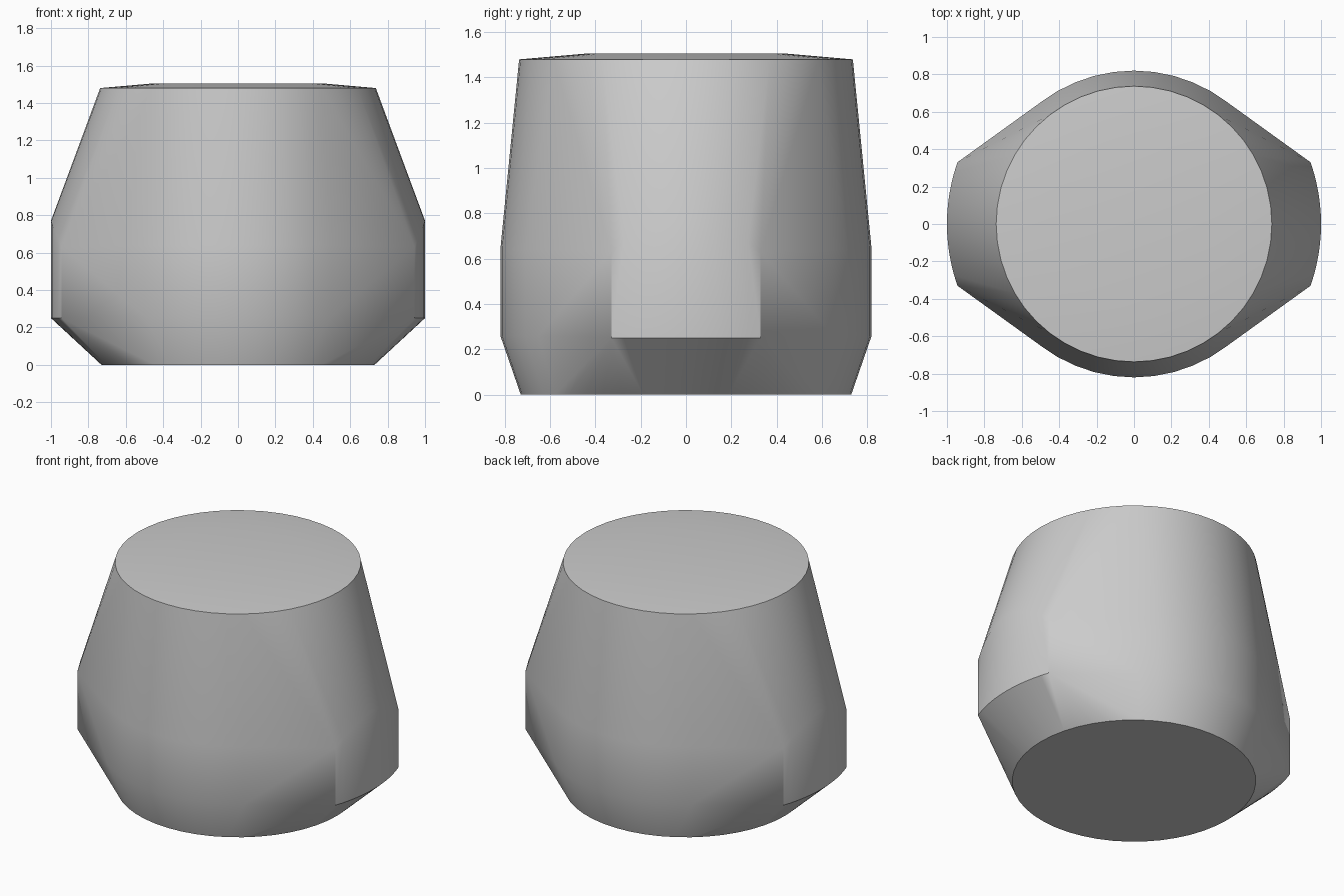
import bpy
import bmesh
import math

# Remove the default cube
cube = bpy.data.objects.get("Cube")
if cube:
    bpy.data.objects.remove(cube, do_unlink=True)

SEGMENTS = 48


def ring(radius, z):
    """Points of a horizontal circle."""
    angles = [2 * math.pi * i / SEGMENTS for i in range(SEGMENTS)]
    return [(radius * math.cos(a), radius * math.sin(a), z) for a in angles]


def side_lug(side):
    """Curved pad bulging from one side, with an arched top edge."""
    points = []
    for i in range(-6, 7):
        t = i / 6
        y = 0.33 * t
        x = side * math.sqrt(1 - y * y)
        points += [(x, y, 0.25), (x, y, 0.77 - 0.14 * t * t)]
    return points


# Base, belly, rim and slightly raised lid
points = ring(0.73, 0) + ring(0.82, 0.26) + ring(0.82, 0.64)
points += ring(0.737, 1.48) + ring(0.45, 1.505)
# Pads on both sides
for side in (-1, 1):
    points += side_lug(side)

# Wrap everything in one tight shell
bm = bmesh.new()
for p in points:
    bm.verts.new(p)
bmesh.ops.convex_hull(bm, input=bm.verts[:])
loose = [v for v in bm.verts if not v.link_faces]
bmesh.ops.delete(bm, geom=loose, context='VERTS')
bmesh.ops.dissolve_limit(bm, angle_limit=0.01, verts=bm.verts[:], edges=bm.edges[:])
bmesh.ops.recalc_face_normals(bm, faces=bm.faces[:])
mesh = bpy.data.meshes.new("body_shell")
bm.to_mesh(mesh)
bm.free()

# Plain grey finish
grey = bpy.data.materials.new("plain_grey")
grey.use_nodes = True
colour = (0.6, 0.6, 0.6, 1)
grey.diffuse_color = colour
grey.node_tree.nodes["Principled BSDF"].inputs["Base Color"].default_value = colour
mesh.materials.append(grey)

body = bpy.data.objects.new("body_shell", mesh)
bpy.context.collection.objects.link(body)
bpy.context.view_layer.objects.active = body
body.select_set(True)
bpy.ops.object.shade_smooth_by_angle(angle=math.radians(32))
